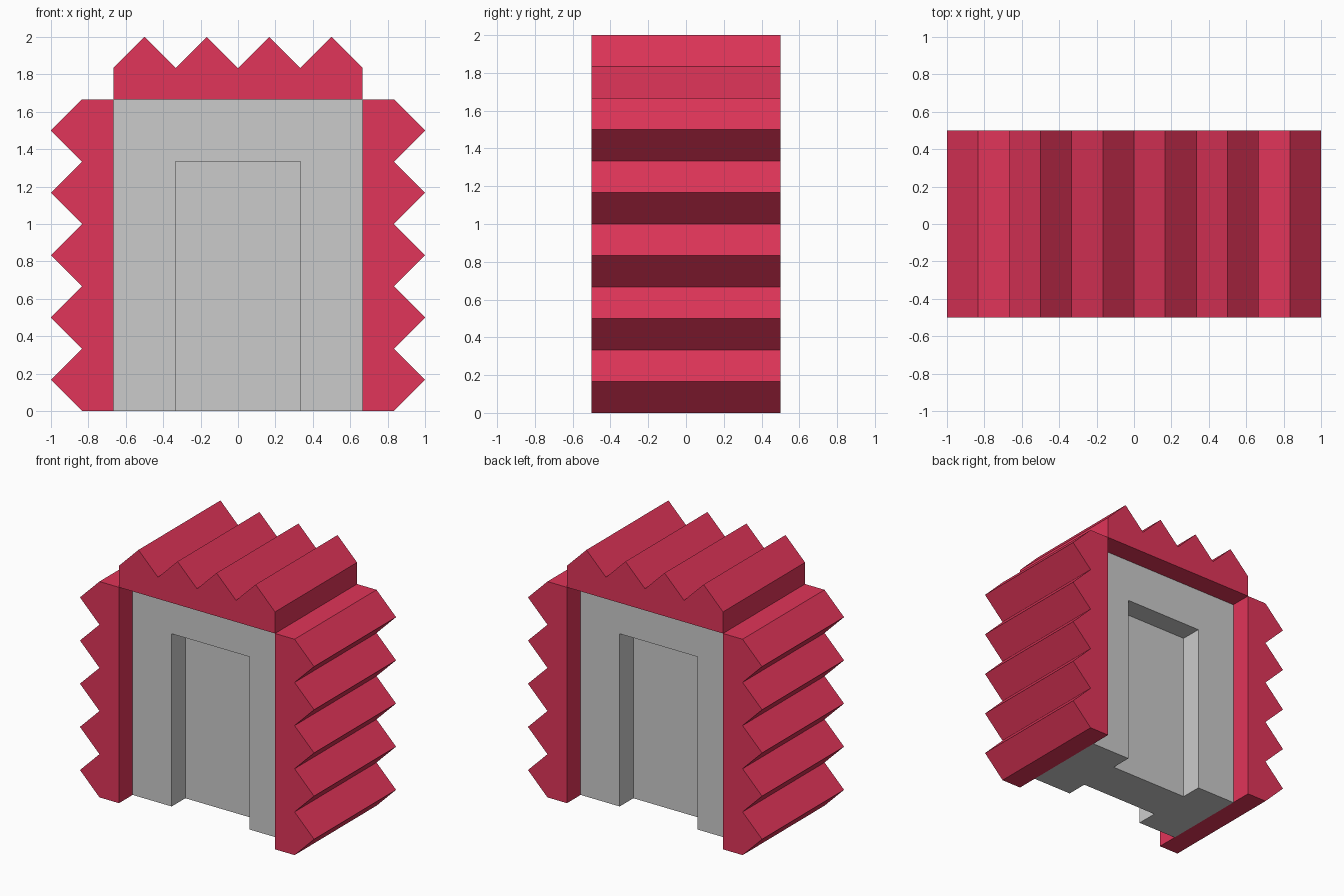
import bpy
import bmesh

if "Cube" in bpy.data.objects:
    bpy.data.objects.remove(bpy.data.objects["Cube"])

U = 1 / 6  # module: every dimension is a multiple of this


def extrude_profile(name, points, depth, material=None):
    """Prism from an (x, z) outline, centred on y = 0."""
    bm = bmesh.new()
    face = bm.faces.new([bm.verts.new((x * U, -depth / 2, z * U)) for x, z in points])
    new = bmesh.ops.extrude_face_region(bm, geom=[face])["geom"]
    bmesh.ops.translate(bm, vec=(0, depth, 0),
                        verts=[v for v in new if isinstance(v, bmesh.types.BMVert)])
    bmesh.ops.recalc_face_normals(bm, faces=bm.faces)
    mesh = bpy.data.meshes.new(name)
    bm.to_mesh(mesh)
    bm.free()
    if material:
        mesh.materials.append(material)
    obj = bpy.data.objects.new(name, mesh)
    bpy.context.collection.objects.link(obj)
    return obj


def zigzag(start, teeth):
    """(along, out) pairs for a row of teeth, two units long and one unit high."""
    return [(start + i, i % 2) for i in range(2 * teeth + 1)]


red = bpy.data.materials.new("red")
red.diffuse_color = (0.75, 0.035, 0.1, 1)
red.use_nodes = True
red.node_tree.nodes["Principled BSDF"].inputs["Base Color"].default_value = red.diffuse_color

# Serrated side walls, five teeth each
for name, side in (("left_wall", -1), ("right_wall", 1)):
    outline = [(4, 0)] + [(5 + out, z) for z, out in zigzag(0, 5)] + [(4, 10)]
    extrude_profile(name, [(side * x, z) for x, z in outline], 1, red)

# Serrated roof, four teeth
extrude_profile("roof", [(-4, 10)] + [(x, 11 + out) for x, out in zigzag(-4, 4)] + [(4, 10)], 1, red)

# Grey doorway surround, set back from the red shell on both sides
extrude_profile("door_surround", [(-4, 0), (-4, 10), (4, 10), (4, 0),
                                  (2, 0), (2, 8), (-2, 8), (-2, 0)], 4 * U)

# Door panel, recessed again inside the surround
extrude_profile("door_panel", [(-2, 0), (-2, 8), (2, 8), (2, 0)], 2 * U)
